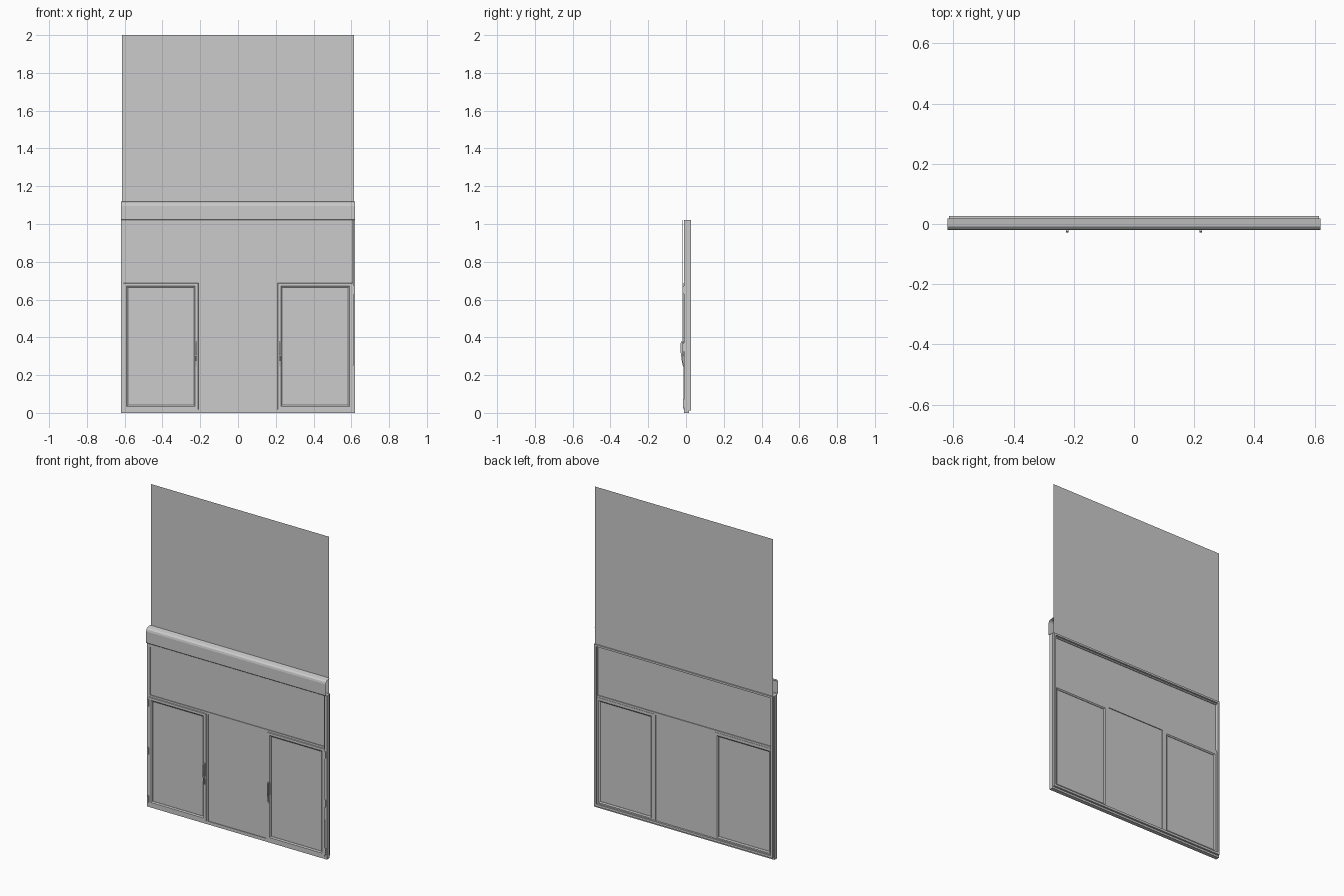
import bpy, bmesh

if "Cube" in bpy.data.objects:
    bpy.data.objects.remove(bpy.data.objects["Cube"])

grey = bpy.data.materials.new("light grey")
grey.diffuse_color = (0.6, 0.6, 0.6, 1)
grey.use_nodes = True
grey.node_tree.nodes["Principled BSDF"].inputs["Base Color"].default_value = grey.diffuse_color


def finish(name, bm, solid=True):
    if solid:
        bmesh.ops.recalc_face_normals(bm, faces=bm.faces)
    me = bpy.data.meshes.new(name)
    bm.to_mesh(me)
    bm.free()
    me.materials.append(grey)
    ob = bpy.data.objects.new(name, me)
    bpy.context.collection.objects.link(ob)
    return ob


def box(name, x0, x1, y0, y1, z0, z1):
    bm = bmesh.new()
    bmesh.ops.create_cube(bm, size=1)
    for v in bm.verts:
        v.co = ((x0 + x1) / 2 + v.co.x * (x1 - x0),
                (y0 + y1) / 2 + v.co.y * (y1 - y0),
                (z0 + z1) / 2 + v.co.z * (z1 - z0))
    return finish(name, bm)


def ring(name, x0, x1, z0, z1, profile):
    """Mitred frame: closed (inset, y) profile swept round a rectangle."""
    bm = bmesh.new()
    loops = [[bm.verts.new(c) for c in ((x0 + d, y, z0 + d), (x1 - d, y, z0 + d),
                                        (x1 - d, y, z1 - d), (x0 + d, y, z1 - d))]
             for d, y in profile]
    n = len(loops)
    for i in range(n):
        a, b = loops[i], loops[(i + 1) % n]
        for k in range(4):
            m = (k + 1) % 4
            bm.faces.new((a[k], a[m], b[m], b[k]))
    return finish(name, bm)


def extrude_x(name, x0, x1, profile, closed=True):
    """Extrude a (y, z) profile along x; open profiles get no end caps."""
    bm = bmesh.new()
    a = [bm.verts.new((x0, y, z)) for y, z in profile]
    b = [bm.verts.new((x1, y, z)) for y, z in profile]
    n = len(a)
    for i in range(n if closed else n - 1):
        j = (i + 1) % n
        bm.faces.new((a[i], b[i], b[j], a[j]))
    if closed:
        bm.faces.new(a)
        bm.faces.new(b)
    return finish(name, bm, closed)


# Fixed outer frame, transom and mullions
ring("outer_frame", -0.62, 0.62, 0, 1.02,
     [(0, -0.01), (0.02, -0.01), (0.02, 0.015), (0, 0.015)])
box("transom_bar", -0.6, 0.6, -0.01, 0.015, 0.685, 0.70)
for s, side in ((-1, "left"), (1, "right")):
    a, b = sorted((s * 0.2, s * 0.214))
    box(side + "_mullion", a, b, -0.01, 0.015, 0.02, 0.685)

# Fixed panes, set back slightly
box("upper_pane", -0.6, 0.6, -0.006, 0.010, 0.70, 1.0)
box("middle_pane", -0.2, 0.2, -0.006, 0.010, 0.02, 0.685)

# Opening side sashes with hinges and handles
for s, side in ((-1, "left"), (1, "right")):
    x0, x1 = sorted((s * 0.21, s * 0.607))
    ring(side + "_sash", x0, x1, 0.017, 0.688,
         [(0, -0.010), (0.002, -0.014), (0.017, -0.014), (0.024, -0.009),
          (0.024, 0.012), (0.017, 0.017), (0, 0.017)])
    box(side + "_sash_pane", x0 + 0.023, x1 - 0.023, -0.006, 0.009, 0.04, 0.665)
    for i, z in enumerate((0.05, 0.35, 0.65)):
        a, b = sorted((s * 0.605, s * 0.614))
        box(f"{side}_hinge_{i + 1}", a, b, -0.016, -0.009, z - 0.021, z + 0.021)
    c = s * 0.222
    box(side + "_handle_base", c - 0.007, c + 0.007, -0.018, -0.013, 0.30, 0.378)
    extrude_x(side + "_handle", c - 0.004, c + 0.004,
              [(-0.015, 0.375), (-0.025, 0.378), (-0.028, 0.37), (-0.028, 0.32),
               (-0.023, 0.28), (-0.016, 0.245), (-0.013, 0.245), (-0.017, 0.29)])

# Rear shutter guides, bottom rail and top lip
for s, side in ((-1, "left"), (1, "right")):
    a, b = sorted((s * 0.602, s * 0.615))
    box(side + "_shutter_guide", a, b, 0.015, 0.027, 0.012, 1.02)
box("rear_bottom_rail", -0.602, 0.602, 0.015, 0.027, 0.012, 0.026)
box("rear_top_lip", -0.602, 0.602, 0.015, 0.027, 1.008, 1.02)

# Roller cover: open-ended sheet profile
extrude_x("roller_cover", -0.62, 0.62,
          [(0.019, 1.021), (-0.016, 1.021), (-0.02, 1.025), (-0.02, 1.095),
           (-0.017, 1.107), (-0.009, 1.115), (0.019, 1.12)], closed=False)

# Tall upper sheet
extrude_x("upper_sheet", -0.615, 0.615, [(0.02, 1.02), (0.02, 2.0)], closed=False)

# Pull strap and its winder on the right
box("pull_strap", 0.606, 0.612, -0.0185, -0.017, 0.25, 1.02)
box("strap_winder", 0.605, 0.613, -0.020, -0.010, 0.325, 0.37)
